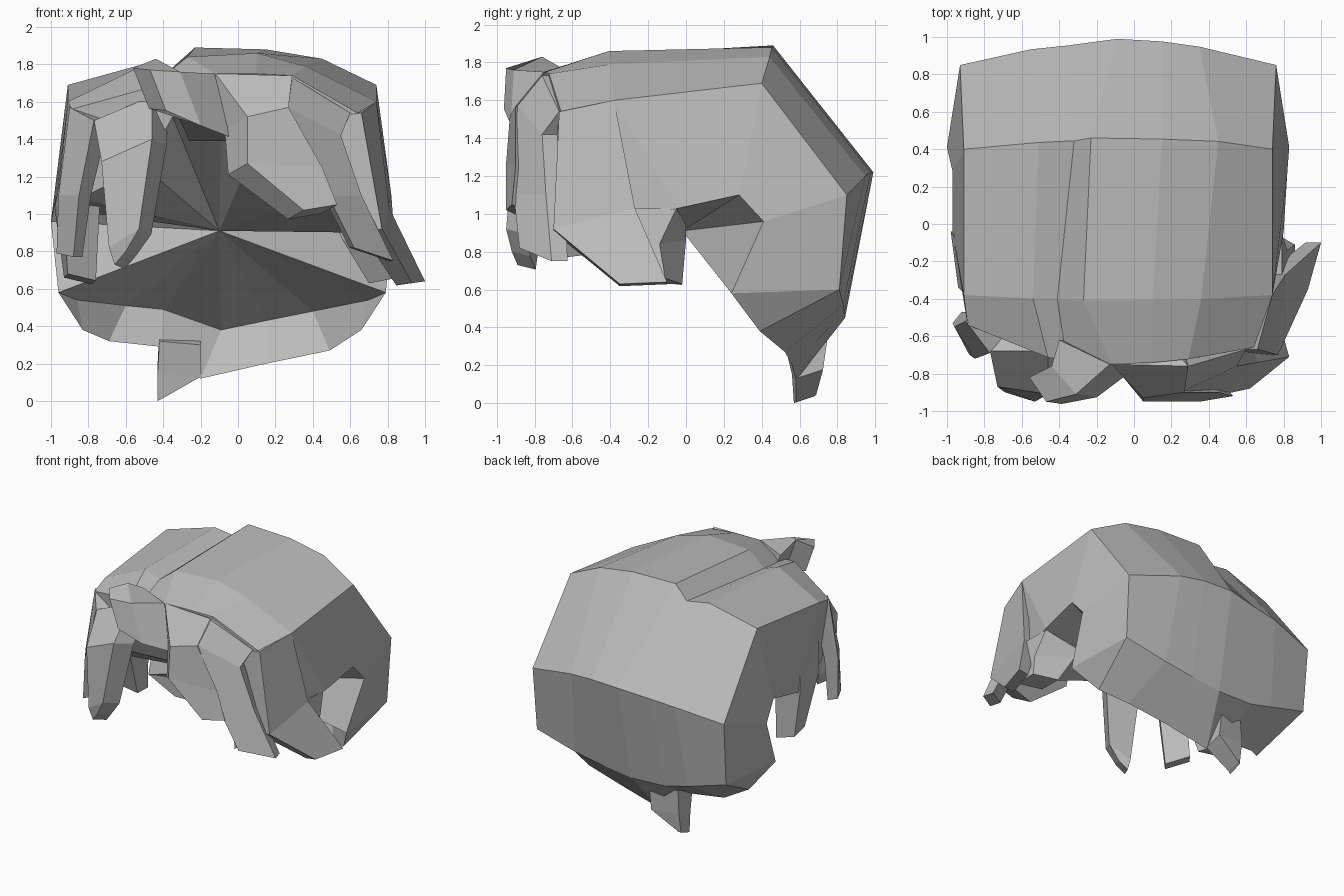
import bpy
import bmesh
from mathutils import Vector

default_cube = bpy.data.objects.get("Cube")
if default_cube:
    bpy.data.objects.remove(default_cube, do_unlink=True)

# One plain grey for the whole hairpiece
hair_grey = bpy.data.materials.new("hair_grey")
hair_grey.use_nodes = True
hair_grey.diffuse_color = (0.5, 0.5, 0.5, 1)
hair_grey.node_tree.nodes["Principled BSDF"].inputs["Base Color"].default_value = (0.5, 0.5, 0.5, 1)


def finish(name, bm):
    """Turn a bmesh into a flat shaded object with the hair material."""
    bmesh.ops.recalc_face_normals(bm, faces=bm.faces[:])
    mesh = bpy.data.meshes.new(name)
    bm.to_mesh(mesh)
    bm.free()
    mesh.materials.append(hair_grey)
    hair_object = bpy.data.objects.new(name, mesh)
    bpy.context.collection.objects.link(hair_object)
    return hair_object


def bowed_row(bm, side_y, middle_y, across, heights):
    """A row of vertices from right to left, bowed in y towards its middle."""
    bow = (0, .6, .75, 1, .9, .7, 0)
    return [bm.verts.new((x, side_y + (middle_y - side_y) * b, z))
            for x, z, b in zip(across, heights, bow)]


def lock(name, inward, *sections):
    """A tapering strand: each section is an outer edge, thickened inward."""
    bm = bmesh.new()
    shift = Vector(inward)
    rings = []
    for step, (first, second) in enumerate(sections):
        depth = shift * (1 - 0.4 * step / (len(sections) - 1))
        first, second = Vector(first), Vector(second)
        corners = (first, second, second + depth, first + depth)
        rings.append([bm.verts.new(corner) for corner in corners])
    for upper, lower in zip(rings, rings[1:]):
        for i in range(4):
            j = (i + 1) % 4
            bm.faces.new((upper[i], upper[j], lower[j], lower[i]))
    bm.faces.new(rings[0])
    bm.faces.new(rings[-1])
    return finish(name, bm)


def build_shell():
    """The closed cap: rows over the crown, ear notches and a hollow front."""
    bm = bmesh.new()
    brow = bowed_row(bm, -.62, -.74, (-.85, -.5, -.35, -.09, .05, .4, .7),
                     (1.08, 1.25, 1.52, 1.43, 1.26, 1.08, .9))
    hairline = bowed_row(bm, -.66, -.75, (-.89, -.46, -.36, -.12, .1, .29, .64),
                         (1.56, 1.68, 1.67, 1.75, 1.75, 1.74, 1.54))
    crown = bowed_row(bm, -.38, -.41, (-.91, -.54, -.41, -.27, .1, .36, .74),
                      (1.6, 1.78, 1.73, 1.84, 1.86, 1.79, 1.6))
    top = bowed_row(bm, .4, .46, (-.91, -.51, -.32, -.23, .15, .45, .74),
                    (1.69, 1.8, 1.77, 1.89, 1.88, 1.83, 1.69))
    back = bowed_row(bm, .85, .99, (-.93, -.55, -.35, -.09, .15, .35, .76),
                     (1.1, 1.17, 1.19, 1.22, 1.22, 1.2, 1.1))
    nape = bowed_row(bm, .81, .84, (-.92, -.6, -.4, -.1, .15, .4, .75),
                     (.6, .51, .46, .45, .48, .52, .6))
    hem = bowed_row(bm, .39, .58, (-.83, -.69, -.41, -.2, .15, .49, .66),
                    (.38, .32, .29, .12, .2, .27, .38))
    inner_hem = bowed_row(bm, .36, .7, (-.86, -.6, -.4, -.09, .15, .4, .7),
                          (.54, .51, .49, .38, .43, .48, .54))
    # The right temple sits further back than the left
    for vert in (brow[0], hairline[0]):
        vert.co.y += .12
    rows = (brow, hairline, crown, top, back, nape, hem, inner_hem)
    for row, following in zip(rows, rows[1:]):
        for i in range(len(row) - 1):
            bm.faces.new((row[i], row[i + 1], following[i + 1], following[i]))

    # Side panels, each cut by an ear notch
    notches = []
    for end, notch_across in ((0, (-.97, -.97, -1, -.96)), (-1, (.8, .82, .83, .79))):
        notch_profile = ((-.04, 1.03), (.28, 1.1), (.41, .96), (.24, .58))
        notch = [bm.verts.new((x, y, z)) for x, (y, z) in zip(notch_across, notch_profile)]
        front, over, rear, under = notch
        bm.faces.new((hairline[end], crown[end], front, brow[end]))
        bm.faces.new((crown[end], top[end], over, front))
        bm.faces.new((top[end], back[end], rear, over))
        bm.faces.new((back[end], nape[end], under, rear))
        bm.faces.new((nape[end], hem[end], under))
        bm.faces.new((hem[end], inner_hem[end], under))
        notches.append(notch)

    # Inside surface, folded in to a single point
    rim = brow + notches[1] + inner_hem[::-1] + notches[0][::-1]
    centre = bm.verts.new((-.1, -.02, .91))
    for i, vert in enumerate(rim):
        bm.faces.new((vert, rim[(i + 1) % len(rim)], centre))
    return finish("hair_cap", bm)


build_shell()

# Fringe, swept to both sides of the forehead
lock("left_fringe", (-.14, .17, -.08),
     ((-.12, -.75, 1.75), (.29, -.76, 1.74)),
     ((.05, -.93, 1.52), (.27, -.9, 1.57)),
     ((.05, -.95, 1.27), (.45, -.9, 1.25)),
     ((.35, -.95, 1.02), (.53, -.92, 1.05)))
lock("right_fringe", (.09, .16, -.04),
     ((-.77, -.68, 1.5), (-.46, -.68, 1.63)),
     ((-.73, -.87, 1.28), (-.46, -.91, 1.4)),
     ((-.69, -.9, .82), (-.53, -.95, .92)),
     ((-.66, -.89, .73), (-.6, -.92, .8)))
lock("forehead_curl", (.14, -.02, -.36),
     ((-.4, -.62, 1.75), (-.13, -.75, 1.75)),
     ((-.44, -.76, 1.83), (-.31, -.91, 1.76)),
     ((-.56, -.82, 1.78), (-.47, -.95, 1.77)))

# Locks in front of the temples
lock("left_temple_lock", (-.04, .14, 0),
     ((.29, -.76, 1.73), (.6, -.67, 1.54)),
     ((.27, -.89, 1.57), (.55, -.76, 1.42)),
     ((.48, -.91, 1.1), (.66, -.74, 1.1)),
     ((.62, -.88, .82), (.83, -.71, .75)))
lock("right_temple_lock", (.08, .1, 0),
     ((-.9, -.52, 1.57), (-.77, -.69, 1.5)),
     ((-.96, -.55, 1.1), (-.85, -.72, 1.1)),
     ((-.97, -.53, .79), (-.88, -.7, .77)))

# Sideburns ahead of the ears; the left one flares outward
lock("left_sideburn", (-.14, 0, -.02),
     ((.66, -.67, 1.54), (.74, -.38, 1.6)),
     ((.77, -.7, .92), (.81, -.27, 1.03)),
     ((.93, -.35, .63), (1, -.1, .64)))
lock("left_sideburn_inner", (0, -.3, 0),
     ((.79, -.05, 1.03), (.52, 0, .94)),
     ((.82, -.14, .84), (.56, 0, .86)),
     ((.86, -.11, .66), (.7, -.02, .63)))
lock("right_sideburn", (.25, .03, -.06),
     ((-.88, -.4, 1.5), (-.9, -.15, 1.5)),
     ((-.94, -.34, 1.08), (-.98, -.04, 1.03)),
     ((-.91, -.2, .68), (-.93, -.04, .66)))

# Pointed tail at the nape
lock("nape_tail", (0, .18, .06),
     ((-.42, .52, .32), (-.2, .57, .3)),
     ((-.43, .56, .15), (-.2, .58, .13)),
     ((-.43, .57, 0), (-.41, .58, .01)))
